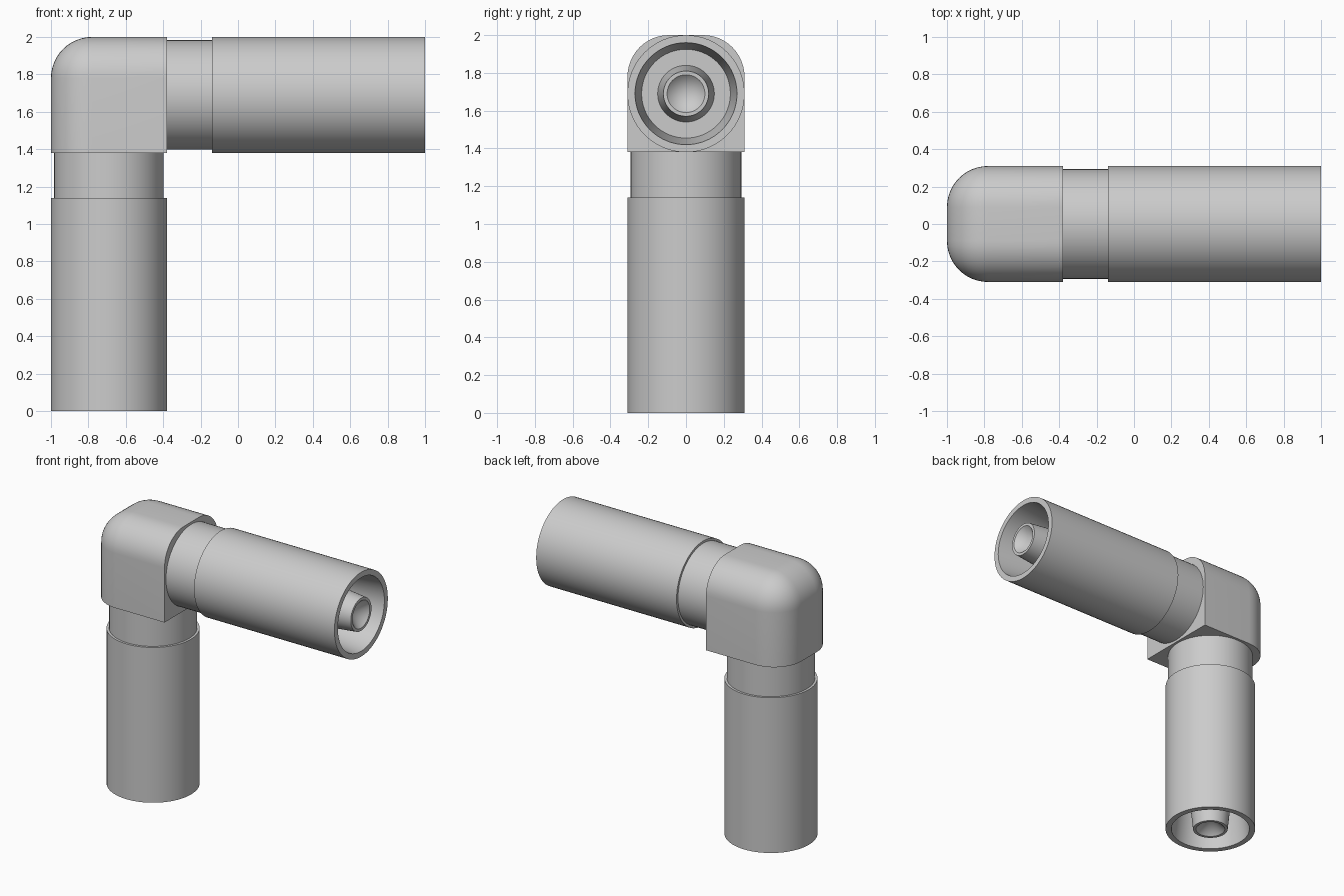
import bpy, bmesh
from math import pi
from mathutils import Matrix, Vector

if "Cube" in bpy.data.objects:
    bpy.data.objects.remove(bpy.data.objects["Cube"], do_unlink=True)

RADIUS = 0.31
CORNER = Vector((-0.69, 0, 1.69))   # where the two arm axes meet

metal = bpy.data.materials.new("light_grey_metal")
metal.use_nodes = True
grey = (0.6, 0.6, 0.6, 1)
metal.diffuse_color = grey
metal.node_tree.nodes["Principled BSDF"].inputs["Base Color"].default_value = grey


def add_object(name, bm, matrix):
    bmesh.ops.recalc_face_normals(bm, faces=bm.faces)
    mesh = bpy.data.meshes.new(name)
    bm.to_mesh(mesh)
    bm.free()
    mesh.materials.append(metal)
    obj = bpy.data.objects.new(name, mesh)
    bpy.context.collection.objects.link(obj)
    obj.matrix_world = matrix
    bpy.ops.object.select_all(action="DESELECT")
    obj.select_set(True)
    bpy.context.view_layer.objects.active = obj
    bpy.ops.object.shade_smooth_by_angle(angle=pi / 6)
    return obj


def lathe(name, profile, matrix):
    """Revolve (radius, height) points around local z."""
    bm = bmesh.new()
    verts = [bm.verts.new((r, 0, h)) for r, h in profile]
    edges = [bm.edges.new(pair) for pair in zip(verts, verts[1:])]
    bmesh.ops.spin(bm, geom=verts + edges, cent=(0, 0, 0), axis=(0, 0, 1),
                   angle=2 * pi, steps=64)
    bmesh.ops.remove_doubles(bm, verts=bm.verts, dist=1e-4)
    return add_object(name, bm, matrix)


# Elbow block: every edge shared by the outer, top and side faces is rounded
bm = bmesh.new()
bmesh.ops.create_cube(bm, size=2 * RADIUS)
bm.normal_update()


def is_outer(face):
    return face.normal.x < 0.5 and face.normal.z > -0.5


rounded = [e for e in bm.edges if all(is_outer(f) for f in e.link_faces)]
bmesh.ops.bevel(bm, geom=rounded, offset=0.22, offset_type="OFFSET",
                segments=12, profile=0.5, affect="EDGES")
add_object("elbow_block", bm, Matrix.Translation(CORNER))

# Two identical arms, heights measured from the corner along each axis
NECK_END, TIP, FLOOR = 0.55, 1.69, 1.39
neck = [(0, 0.29), (0.293, 0.29), (0.293, NECK_END + 0.01)]
sleeve = [(0.28, NECK_END), (RADIUS, NECK_END), (RADIUS, TIP),
          (0.27, TIP), (0.235, FLOOR), (0, FLOOR)]
nozzle = [(0.15, FLOOR), (0.12, TIP), (0.1, TIP), (0, TIP - 0.1)]

for side, turn in (("side", Matrix.Rotation(pi / 2, 4, "Y")),
                   ("lower", Matrix.Rotation(pi, 4, "Y"))):
    place = Matrix.Translation(CORNER) @ turn
    for part, profile in (("neck", neck), ("sleeve", sleeve), ("nozzle", nozzle)):
        lathe(f"{side}_{part}", profile, place)
